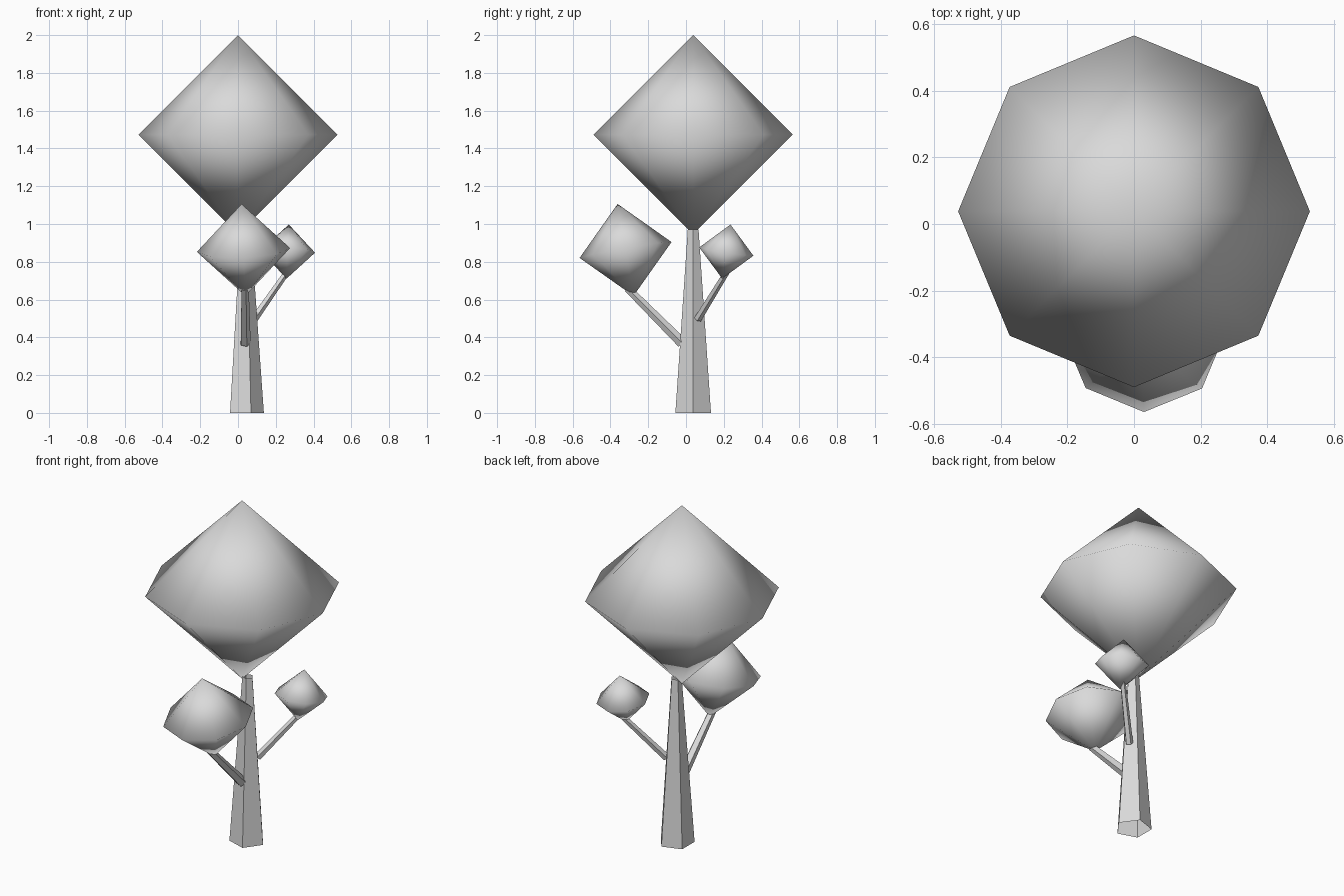
import bpy
import bmesh
import math
from mathutils import Vector, Matrix

cube = bpy.data.objects.get("Cube")
if cube:
    bpy.data.objects.remove(cube, do_unlink=True)

# One plain grey for the whole tree
GREY = (0.7, 0.7, 0.7, 1.0)
grey = bpy.data.materials.new("plain grey")
grey.use_nodes = True
grey.diffuse_color = GREY
grey.node_tree.nodes["Principled BSDF"].inputs["Base Color"].default_value = GREY


def tapered_pole(name, start, end, r_start, r_end, sides=5):
    """Flat-faced, open-ended tapered pole between two points."""
    start, end = Vector(start), Vector(end)
    axis = end - start
    bpy.ops.mesh.primitive_cone_add(vertices=sides, radius1=r_start, radius2=r_end,
                                    depth=axis.length, end_fill_type="NOTHING")
    pole = bpy.context.object
    pole.name = name
    # first corner of the cone is turned to point along +x
    spin = Matrix.Rotation(-math.pi / 2, 4, "Z")
    tilt = Vector((0, 0, 1)).rotation_difference(axis).to_matrix().to_4x4()
    pole.matrix_world = Matrix.Translation((start + end) / 2) @ tilt @ spin
    pole.data.materials.append(grey)


def crown(name, centre, radius, lean, sides=8):
    """Double pyramid, smooth shaded, leaning along an axis."""
    bm = bmesh.new()
    rim = bmesh.ops.create_circle(bm, segments=sides, radius=radius)["verts"]
    top = bm.verts.new((0, 0, radius))
    bottom = bm.verts.new((0, 0, -radius))
    for a, b in zip(rim, rim[1:] + rim[:1]):
        bm.faces.new((a, b, top))
        bm.faces.new((b, a, bottom))
    bmesh.ops.recalc_face_normals(bm, faces=bm.faces)
    for face in bm.faces:
        face.smooth = True
    mesh = bpy.data.meshes.new(name)
    bm.to_mesh(mesh)
    bm.free()
    mesh.materials.append(grey)
    leaves = bpy.data.objects.new(name, mesh)
    bpy.context.collection.objects.link(leaves)
    tilt = Vector((0, 0, 1)).rotation_difference(Vector(lean))
    leaves.matrix_world = Matrix.Translation(centre) @ tilt.to_matrix().to_4x4()


# Trunk and its two branches
tapered_pole("trunk", (0.038, 0.038, 0), (0.038, 0.038, 0.97), 0.099, 0.03)
tapered_pole("front_branch", (0.038, -0.02, 0.37), (0.036, -0.31, 0.66), 0.029, 0.021)
tapered_pole("back_branch", (0.085, 0.062, 0.497), (0.262, 0.218, 0.75), 0.021, 0.016)

# Leaf crowns
crown("top_crown", (0, 0.038, 1.473), 0.527, (0, 0, 1))
crown("front_crown", (0.029, -0.32, 0.8625), 0.247, (-0.01, -0.042, 0.243))
crown("back_crown", (0.263, 0.2135, 0.854), 0.145, (0.006, 0.022, 0.1435))
